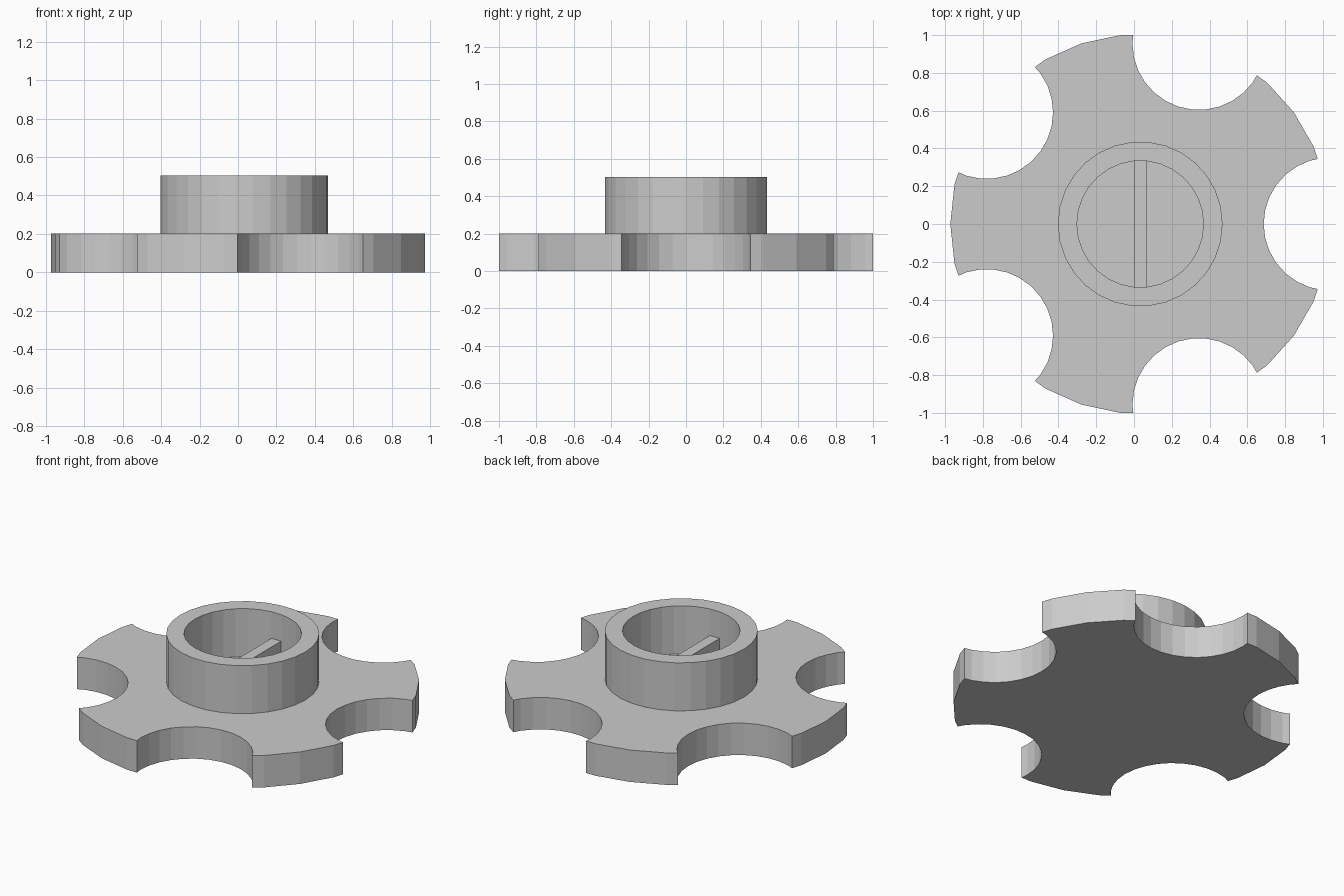
import bpy, bmesh
from math import cos, sin, radians

cube = bpy.data.objects.get("Cube")
if cube:
    bpy.data.objects.remove(cube, do_unlink=True)

SIDES = 30
CX = 0.033          # hub axis, offset because the five arms are not symmetric in x
PLATE_R, PLATE_H = 1.0055, 0.201
NOTCH_R = 0.352
COLLAR_R, BORE_R, COLLAR_TOP = 0.436, 0.335, 0.503
RIB_W, RIB_TOP = 0.067, 0.336

grey = bpy.data.materials.new("plain grey")
grey.use_nodes = True
grey.diffuse_color = (0.6, 0.6, 0.6, 1)
bsdf = next(n for n in grey.node_tree.nodes if n.type == 'BSDF_PRINCIPLED')
bsdf.inputs["Base Color"].default_value = (0.6, 0.6, 0.6, 1)


def circle(bm, x, y, r, z):
    angles = [radians(360 * i / SIDES) for i in range(SIDES)]
    return [bm.verts.new((x + r * cos(a), y + r * sin(a), z)) for a in angles]


def bridge(bm, lower, upper):
    for i in range(SIDES):
        j = (i + 1) % SIDES
        bm.faces.new((lower[i], lower[j], upper[j], upper[i]))


def add_cylinder(bm, x, y, r, z0, z1):
    lower, upper = circle(bm, x, y, r, z0), circle(bm, x, y, r, z1)
    bridge(bm, lower, upper)
    bm.faces.new(lower[::-1])
    bm.faces.new(upper)


def finish(bm, name):
    mesh = bpy.data.meshes.new(name)
    bm.to_mesh(mesh)
    bm.free()
    mesh.materials.append(grey)
    obj = bpy.data.objects.new(name, mesh)
    bpy.context.collection.objects.link(obj)
    return obj


# Star plate: a disc with five round notches cut from its rim
bm = bmesh.new()
add_cylinder(bm, CX, 0, PLATE_R, 0, PLATE_H)
plate = finish(bm, "star_plate")

bm = bmesh.new()
for k in range(5):
    a = radians(72 * k)
    add_cylinder(bm, CX + PLATE_R * cos(a), PLATE_R * sin(a), NOTCH_R, -0.1, PLATE_H + 0.1)
cutter = finish(bm, "notch_cutter")
cutter.hide_render = True

cut = plate.modifiers.new("notches", 'BOOLEAN')
cut.operation = 'DIFFERENCE'
cut.solver = 'EXACT'
cut.object = cutter
bpy.context.view_layer.update()
evaluated = plate.evaluated_get(bpy.context.evaluated_depsgraph_get())
notched = bpy.data.meshes.new_from_object(evaluated)
plate.modifiers.clear()
plate.data = notched
bpy.data.objects.remove(cutter, do_unlink=True)

# Collar: open tube standing on the plate
bm = bmesh.new()
rings = [circle(bm, CX, 0, r, z) for r, z in (
    (COLLAR_R, PLATE_H), (COLLAR_R, COLLAR_TOP), (BORE_R, COLLAR_TOP), (BORE_R, PLATE_H))]
for lower, upper in zip(rings, rings[1:]):
    bridge(bm, lower, upper)
finish(bm, "collar")

# Rib: a bar across the floor of the bore
bm = bmesh.new()
bmesh.ops.create_cube(bm, size=1)
bmesh.ops.scale(bm, vec=(RIB_W, 2 * BORE_R, RIB_TOP - PLATE_H), verts=bm.verts)
bmesh.ops.translate(bm, vec=(CX, 0, (RIB_TOP + PLATE_H) / 2), verts=bm.verts)
finish(bm, "cross_rib")
